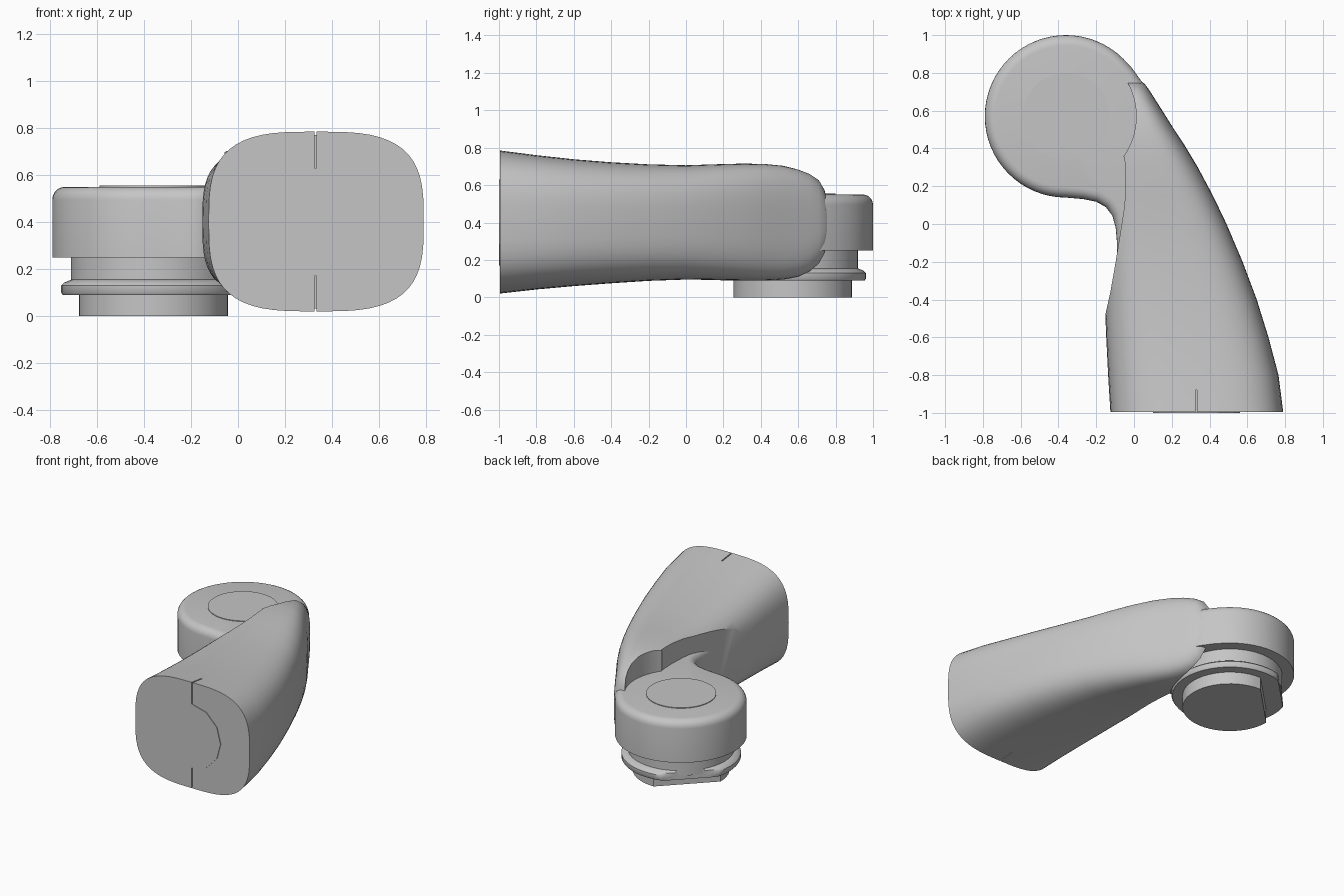
import bpy, bmesh, math
from mathutils import Vector

cube = bpy.data.objects.get("Cube")
if cube:
    bpy.data.objects.remove(cube, do_unlink=True)

grey = bpy.data.materials.new("light grey")
grey.use_nodes = True
GREY = (0.56, 0.56, 0.56, 1)
grey.diffuse_color = GREY
grey.node_tree.nodes["Principled BSDF"].inputs["Base Color"].default_value = GREY

HUB = Vector((-0.36, 0.57))


def finish(name, bm):
    bmesh.ops.recalc_face_normals(bm, faces=bm.faces)
    mesh = bpy.data.meshes.new(name)
    bm.to_mesh(mesh)
    bm.free()
    mesh.materials.append(grey)
    obj = bpy.data.objects.new(name, mesh)
    bpy.context.collection.objects.link(obj)
    return obj


def smooth(obj, angle=35):
    bpy.ops.object.select_all(action="DESELECT")
    obj.select_set(True)
    bpy.context.view_layer.objects.active = obj
    bpy.ops.object.shade_smooth_by_angle(angle=math.radians(angle))


def loft(name, rings):
    """Skin a list of equal-length rings and cap both ends."""
    bm = bmesh.new()
    rows = [[bm.verts.new(p) for p in ring] for ring in rings]
    n = len(rows[0])
    for a, b in zip(rows, rows[1:]):
        for i in range(n):
            j = (i + 1) % n
            bm.faces.new((a[i], a[j], b[j], b[i]))
    bm.faces.new(rows[0])
    bm.faces.new(rows[-1])
    return finish(name, bm)


def prism(name, outline, z0, z1):
    return loft(name, [[(x, y, z) for x, y in outline] for z in (z0, z1)])


def arc(radius, start, end, steps):
    angles = [math.radians(start + (end - start) * i / steps) for i in range(steps + 1)]
    return [(HUB.x + radius * math.cos(a), HUB.y + radius * math.sin(a)) for a in angles]


def disc(radius, flat=None, count=48):
    """Circle around the hub, optionally clipped by a flat on the back left."""
    points = []
    n = Vector((-1, 1)).normalized()
    for x, y in arc(radius, 0, 360, count)[:-1]:
        p = Vector((x, y))
        if flat:
            p -= n * max(0, (p - HUB).dot(n) - flat)
        points.append(tuple(p))
    return points


def cut(obj, cutter):
    mod = obj.modifiers.new("cut", "BOOLEAN")
    mod.operation = "DIFFERENCE"
    mod.solver = "EXACT"
    mod.object = cutter
    graph = bpy.context.evaluated_depsgraph_get()
    mesh = bpy.data.meshes.new_from_object(obj.evaluated_get(graph))
    obj.modifiers.clear()
    obj.data = mesh
    bpy.data.objects.remove(cutter, do_unlink=True)


# Curved arm: y, left, right, bottom, top of each rounded section
STATIONS = [
    (-0.995, -0.125, 0.79, 0.02, 0.785),
    (-0.8, -0.137, 0.765, 0.042, 0.76),
    (-0.6, -0.147, 0.712, 0.06, 0.738),
    (-0.4, -0.155, 0.65, 0.075, 0.722),
    (-0.2, -0.16, 0.575, 0.088, 0.711),
    (0, -0.16, 0.49, 0.095, 0.706),
    (0.15, -0.16, 0.418, 0.093, 0.711),
    (0.3, -0.16, 0.338, 0.09, 0.715),
    (0.42, -0.16, 0.266, 0.09, 0.713),
    (0.52, -0.16, 0.2, 0.095, 0.703),
    (0.6, -0.15, 0.15, 0.11, 0.683),
    (0.66, -0.15, 0.112, 0.135, 0.66),
    (0.71, -0.15, 0.08, 0.175, 0.627),
    (0.74, -0.15, 0.058, 0.23, 0.575),
    (0.755, -0.14, 0.04, 0.28, 0.52),
]


def section(y, left, right, low, high, count=56):
    ring = []
    for i in range(count):
        a = 2 * math.pi * i / count
        c, s = math.cos(a), math.sin(a)
        px = math.copysign(abs(c) ** (2 / 3.2), c)
        pz = math.copysign(abs(s) ** (2 / 3.2), s)
        ring.append(((left + right) / 2 + px * (right - left) / 2, y,
                     (low + high) / 2 + pz * (high - low) / 2))
    return ring


arm = loft("arm", [section(*s) for s in STATIONS])

# Hollow the inner side of the arm, then clear the space above and below the hub
side = [(-0.6, -0.5), (-0.156, -0.5), (-0.125, -0.36), (-0.097, -0.2),
        (-0.073, -0.05), (-0.05, 0.1), (-0.044, 0.22), (-0.05, 0.355), (-0.6, 0.355)]
cut(arm, prism("side_cutter", side, -0.2, 1))
cut(arm, prism("upper_cutter", disc(0.372), 0.5, 1))
cut(arm, prism("lower_cutter", disc(0.4), -0.2, 0.3))

# Narrow slots in the end cap
for z0, z1 in ((0.63, 0.9), (-0.1, 0.17)):
    slot = [(0.326, -1.1), (0.334, -1.1), (0.334, -0.88), (0.326, -0.88)]
    cut(arm, prism("slot_cutter", slot, z0, z1))
smooth(arm)

# Hub with its neck blending into the arm
neck = [(-0.27, 0.132), (-0.2, 0.118), (-0.15, 0.09), (-0.115, 0.045), (-0.097, -0.02),
        (-0.09, -0.1), (-0.09, -0.19), (0.1, -0.2), (0.3, 0.2), (0.13, 0.6),
        (0.04, 0.755), (-0.01, 0.825)]
outline = arc(0.43, 45, 270, 40) + neck
hub = prism("hub", outline, 0.25, 0.55)
bm = bmesh.new()
bm.from_mesh(hub.data)
rim = [e for e in bm.edges if all(v.co.z > 0.54 for v in e.verts)]
bmesh.ops.bevel(bm, geom=rim, offset=0.055, segments=5, profile=0.5, affect="EDGES")
bm.to_mesh(hub.data)
bm.free()
smooth(hub)

# Stepped collar, rounded flange and foot below the hub
smooth(prism("collar", disc(0.35), 0.12, 0.27))
flange_steps = [(0.385, 0.09), (0.392, 0.1), (0.392, 0.13), (0.38, 0.142), (0.35, 0.155)]
smooth(loft("flange", [[(x, y, z) for x, y in disc(r, 0.34)] for r, z in flange_steps]))
smooth(prism("foot", disc(0.317, 0.225), 0, 0.1))

# Thin round covers on the hub top and the arm end
smooth(prism("hub_cover", disc(0.23), 0.545, 0.555))
cover = [(0.33 + 0.23 * math.cos(math.tau * i / 12), 0.4 + 0.23 * math.sin(math.tau * i / 12))
         for i in range(12)]
loft("end_cover", [[(x, y, z) for x, z in cover] for y in (-1, -0.99)])
